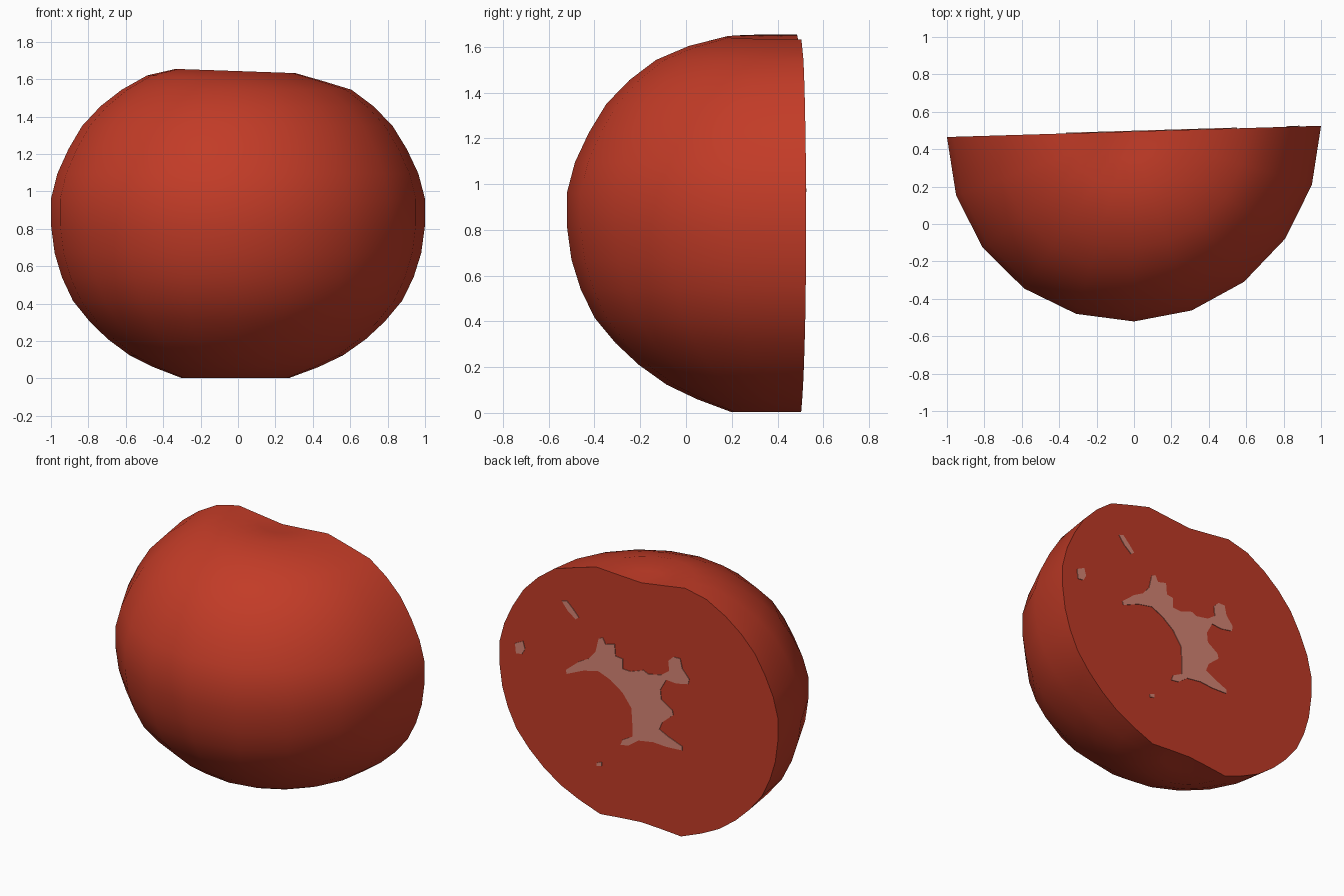
import bpy, bmesh, math

if "Cube" in bpy.data.objects:
    bpy.data.objects.remove(bpy.data.objects["Cube"])


def material(name, rgb):
    m = bpy.data.materials.new(name)
    m.diffuse_color = (*rgb, 1)
    m.use_nodes = True
    m.node_tree.nodes["Principled BSDF"].inputs["Base Color"].default_value = m.diffuse_color
    return m


red = material("tomato red", (0.54, 0.044, 0.02))
pale = material("pale core", (0.68, 0.237, 0.178))

AXIS_Y, SHEAR = 0.495, 0.03      # cut plane: y = AXIS_Y + SHEAR * x


def finish(name, bm, mat):
    bmesh.ops.recalc_face_normals(bm, faces=bm.faces[:])
    me = bpy.data.meshes.new(name)
    bm.to_mesh(me)
    bm.free()
    me.materials.append(mat)
    ob = bpy.data.objects.new(name, me)
    bpy.context.collection.objects.link(ob)
    return ob


# Half fruit: profile (radius, height) swept half a turn, with shallow dimples
profile = [(0.15, 0.015), (0.29, 0.003), (0.44, 0.06), (0.57, 0.123), (0.69, 0.21),
           (0.79, 0.305), (0.88, 0.415), (0.94, 0.54), (0.98, 0.67), (1.0, 0.82),
           (1.0, 0.96), (0.965, 1.095), (0.905, 1.225), (0.83, 1.35), (0.73, 1.455),
           (0.615, 1.543), (0.475, 1.603), (0.32, 1.643), (0.15, 1.625)]
SIDES = 10


def place(r, a, z):
    x = r * math.cos(a) - 0.02 * (1 - r)
    if z > 1.58:
        z -= 0.035 * x
    return (x, AXIS_Y - 1.016 * r * math.sin(a) + SHEAR * x, z)


bm = bmesh.new()
rings = [[bm.verts.new(place(r, math.pi * i / SIDES, z)) for i in range(SIDES + 1)]
         for r, z in profile]
bottom = bm.verts.new(place(0, 0, 0.025))
top = bm.verts.new(place(0, 0, 1.61))
for lo, hi in zip(rings, rings[1:]):
    for i in range(SIDES):
        bm.faces.new((lo[i], lo[i + 1], hi[i + 1], hi[i]))
for i in range(SIDES):
    bm.faces.new((bottom, rings[0][i + 1], rings[0][i]))
    bm.faces.new((top, rings[-1][i], rings[-1][i + 1]))
for f in bm.faces:
    f.smooth = True
# flat cut face with a crisp rim
cap = bm.faces.new([bottom] + [r[0] for r in rings] + [top] + [r[-1] for r in reversed(rings)])
cap.smooth = False
for e in cap.edges:
    e.smooth = False
finish("half_tomato", bm, red)


# Pale patches on the cut face, sketched in an oblique view (u right, v down)
def patch(name, outline):
    bm = bmesh.new()
    vs = []
    for u, v in outline:
        x = (640 - u) / 140
        z = (827 - 42 * x - v) / 153
        vs.append(bm.verts.new((x, AXIS_Y + SHEAR * x - 0.002, z)))
    face = bm.faces.new(vs)
    out = bmesh.ops.extrude_face_region(bm, geom=[face])["geom"]
    bmesh.ops.translate(bm, vec=(0, 0.006, 0),
                        verts=[g for g in out if isinstance(g, bmesh.types.BMVert)])
    finish(name, bm, pale)


patch("core", [
    (567, 668), (580, 660), (590, 657), (597, 650), (600, 637), (604, 636), (607, 643),
    (616, 643), (617, 655), (624, 658), (624, 668), (632, 671), (645, 670), (650, 674),
    (663, 675), (671, 671), (670, 661), (675, 657), (682, 659), (684, 669), (691, 680),
    (690, 685), (678, 684), (668, 680), (662, 690), (663, 700), (674, 711), (675, 716),
    (664, 723), (661, 730), (669, 737), (684, 748), (684, 752), (668, 748), (655, 743),
    (640, 741), (630, 746), (622, 745), (624, 740), (634, 737), (634, 725), (633, 708),
    (624, 692), (612, 679), (600, 670), (585, 669), (568, 672)])
patch("upper_fleck", [(563, 598), (568, 598), (574, 606), (580, 615), (577, 617), (569, 608)])
patch("side_fleck", [(516, 640), (524, 638), (526, 646), (523, 651), (517, 650)])
patch("lower_fleck", [(598, 763), (603, 762), (603, 766), (598, 766)])
